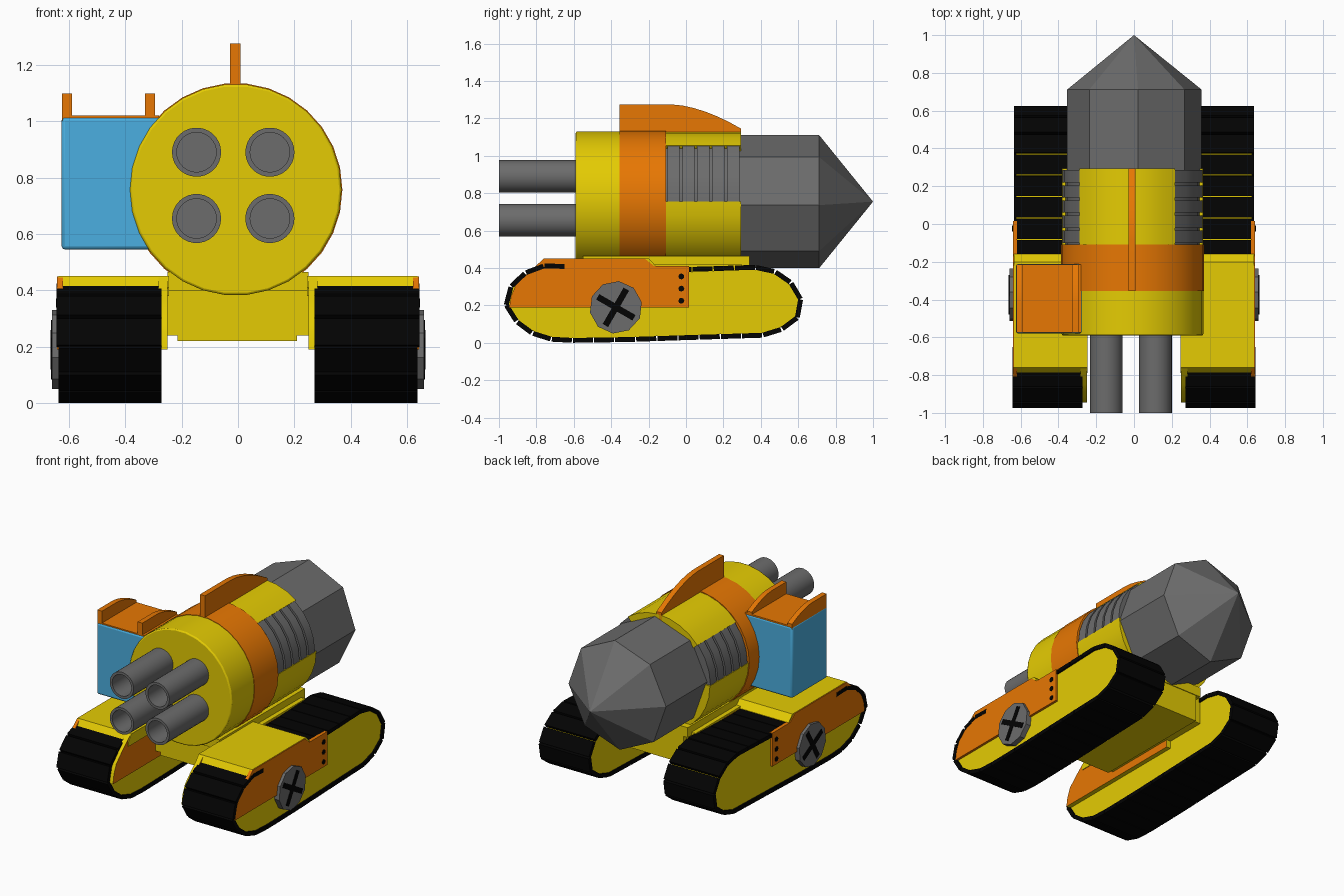
import bpy, bmesh, math
from mathutils import Vector

if "Cube" in bpy.data.objects:
    bpy.data.objects.remove(bpy.data.objects["Cube"])


def material(name, r, g, b):
    m = bpy.data.materials.new(name)
    m.use_nodes = True
    m.diffuse_color = (r, g, b, 1)
    node = next(n for n in m.node_tree.nodes if n.type == 'BSDF_PRINCIPLED')
    node.inputs["Base Color"].default_value = (r, g, b, 1)
    node.inputs["Roughness"].default_value = 0.6
    return m


YELLOW = material("yellow paint", 0.78, 0.60, 0.001)
ORANGE = material("orange paint", 0.82, 0.19, 0.001)
BLUE = material("cab blue", 0.07, 0.43, 0.75)
GREY = material("steel grey", 0.15, 0.15, 0.15)
BLACK = material("rubber black", 0.001, 0.001, 0.001)

CX, CZ = -0.008, 0.757      # axis of the main barrel body
STEP = 12                   # degrees per facet of round parts


def finish(name, bm, *mats, bevel=0, smooth=30):
    bmesh.ops.remove_doubles(bm, verts=bm.verts, dist=1e-5)
    bmesh.ops.recalc_face_normals(bm, faces=bm.faces)
    mesh = bpy.data.meshes.new(name)
    bm.to_mesh(mesh)
    bm.free()
    for m in mats:
        mesh.materials.append(m)
    ob = bpy.data.objects.new(name, mesh)
    bpy.context.collection.objects.link(ob)
    if bevel:
        mod = ob.modifiers.new("bevel", 'BEVEL')
        mod.width, mod.segments = bevel, 2
    bpy.ops.object.select_all(action='DESELECT')
    ob.select_set(True)
    bpy.context.view_layer.objects.active = ob
    bpy.ops.object.shade_smooth_by_angle(angle=math.radians(smooth))
    return ob


def prism(name, outlines, a, b, mat, axis='X', bevel=0):
    """Extrude one or more closed outlines from a to b along X or Y."""
    bm = bmesh.new()
    for pts in outlines:
        ends = []
        for t in (a, b):
            ends.append([bm.verts.new((t, p[0], p[1]) if axis == 'X' else (p[0], t, p[1]))
                         for p in pts])
        lo, hi = ends
        bm.faces.new(lo)
        bm.faces.new(hi[::-1])
        for i in range(len(pts)):
            j = (i + 1) % len(pts)
            bm.faces.new((lo[i], lo[j], hi[j], hi[i]))
    return finish(name, bm, mat, bevel=bevel)


def rect(u0, u1, v0, v1):
    return [(u0, v0), (u1, v0), (u1, v1), (u0, v1)]


def circle(u, v, r, n, phase=0):
    return [(u + r * math.cos(phase + math.tau * i / n),
             v + r * math.sin(phase + math.tau * i / n)) for i in range(n)]


def arc(name, cx, cz, r0, r1, a0, a1, spans, mat):
    """Curved slabs around the Y axis, from angle a0 to a1 in degrees."""
    bm = bmesh.new()
    n = max(2, round((a1 - a0) / STEP))
    for y0, y1 in spans:
        rows = []
        for i in range(n + 1):
            t = math.radians(a0 + (a1 - a0) * i / n)
            rows.append([bm.verts.new((cx + r * math.cos(t), y, cz + r * math.sin(t)))
                         for r, y in ((r0, y0), (r1, y0), (r1, y1), (r0, y1))])
        for p, q in zip(rows, rows[1:]):
            for k in range(4):
                m = (k + 1) % 4
                bm.faces.new((p[k], p[m], q[m], q[k]))
        if a1 - a0 < 360:
            bm.faces.new(rows[0])
            bm.faces.new(rows[-1])
    return finish(name, bm, mat)


# Main body: front drum, orange band, vented rear section
prism("front_drum", [circle(CX, CZ, 0.375, 30)], -0.59, -0.34, YELLOW, 'Y', bevel=0.008)
prism("body_band", [circle(CX, CZ, 0.378, 30)], -0.355, -0.108, ORANGE, 'Y')
prism("rear_core", [circle(CX, CZ, 0.354, 30)], -0.11, 0.285, GREY, 'Y')
arc("rear_shell_top", CX, CZ, 0.3, 0.373, 53, 139, [(-0.11, 0.295)], YELLOW)
arc("rear_shell_bottom", CX, CZ, 0.3, 0.373, 180, 360, [(-0.11, 0.295)], YELLOW)
ribs = [(-0.1 + 0.08 * i, -0.035 + 0.08 * i) for i in range(5)]
arc("left_vent_ribs", CX, CZ, 0.33, 0.37, 0, 53, ribs, GREY)
arc("right_vent_ribs", CX, CZ, 0.33, 0.37, 139, 180, ribs, GREY)

# Faceted drill head with a pointed tip
bm = bmesh.new()
ring = circle(0.002, 0.755, 0.356, 8, math.radians(-3))
back = [bm.verts.new((x, 0.28, z)) for x, z in ring]
front = [bm.verts.new((x, 0.712, z)) for x, z in ring]
tip = bm.verts.new((0, 1, 0.755))
bm.faces.new(back)
for i in range(8):
    j = (i + 1) % 8
    bm.faces.new((back[i], back[j], front[j], front[i]))
    bm.faces.new((front[i], front[j], tip))
finish("drill_head", bm, GREY, smooth=5)

# Four hollow gun barrels
for x, xn in ((-0.147, "right"), (0.113, "left")):
    for z, zn in ((0.89, "upper"), (0.655, "lower")):
        arc(f"{zn}_{xn}_barrel", x, z, 0.07, 0.087, 0, 360, [(-1, -0.58)], GREY)
        prism(f"{zn}_{xn}_barrel_plug", [circle(x, z, 0.073, 24)], -0.62, -0.585, GREY, 'Y')


# Fins with a flat top that curves down to the rear
def fin(name, x, w, y0, y1, z0, z1, foot):
    pts = [(y0, foot), (y0, z1)]
    for i in range(7):
        u = i / 6
        pts.append((y0 + (y1 - y0) * (0.42 + 0.58 * u), z1 - (z1 - z0) * u ** 1.7))
    pts.append((y1, foot))
    prism(name, [pts], x - w, x + w, ORANGE)


fin("top_fin", -0.01, 0.018, -0.355, 0.295, 1.145, 1.275, 1.08)

# Side cab with its orange roof and roof fins
prism("cab", [rect(-0.58, -0.212, 0.545, 1.015)], -0.625, -0.25, BLUE, bevel=0.012)
prism("cab_roof", [rect(-0.575, -0.215, 1.0, 1.02)], -0.615, -0.28, ORANGE)
fin("cab_outer_fin", -0.606, 0.017, -0.575, -0.215, 1.035, 1.098, 1.0)
fin("cab_inner_fin", -0.312, 0.017, -0.575, -0.215, 1.035, 1.098, 1.0)

# Chassis between the tracks
prism("chassis", [rect(-0.5, 0.335, 0.22, 0.45)], -0.215, 0.21, YELLOW)
prism("chassis_deck", [rect(-0.55, 0.34, 0.4, 0.465)], -0.25, 0.25, YELLOW)
prism("chassis_shelf", [rect(-0.5, 0.3, 0.24, 0.42)], -0.28, 0.28, YELLOW)

# Track path, resampled into equal links
PATH = [(-.975, .2), (-.955, .3), (-.88, .38), (-.76, .425), (-.3, .41), (0, .405),
        (.4, .418), (.53, .378), (.61, .285), (.632, .22), (.61, .13), (.545, .07),
        (.42, .028), (0, .015), (-.3, .005), (-.6, 0), (-.75, .008), (-.89, .065)]


def resample(path, n):
    pts = [Vector(p) for p in path]
    segs = list(zip(pts, pts[1:] + pts[:1]))
    total = sum((q - p).length for p, q in segs)
    out, walked = [], 0
    for p, q in segs:
        d = (q - p).length
        while len(out) < n and len(out) * total / n < walked + d:
            out.append(p.lerp(q, (len(out) * total / n - walked) / d))
        walked += d
    return out


loop = resample(PATH, 32)
links, core = [], []
for i, p in enumerate(loop):
    q = loop[(i + 1) % len(loop)]
    prev = loop[i - 1]
    d = (q - p).normalized()
    inward = Vector((d.y, -d.x))
    gap = d * (0.007 if abs(d.y) > 0.15 else 0.003)
    a, b = p + gap, q - gap
    links.append([a, b, b + inward * 0.026, a + inward * 0.026])
    tangent = (q - prev).normalized()
    core.append(p + Vector((tangent.y, -tangent.x)) * 0.026)
nose_links = [k for k in links if k[1].x < -0.58 and k[0].y > 0.15]

PLATE = [(-.945, .19), (-.935, .25), (-.91, .31), (-.85, .37), (-.76, .45), (-.22, .45),
         (-.17, .41), (.015, .41), (.015, .19)]
FENDER = [(-.79, .41), (-.76, .452), (-.2, .452), (-.16, .41), (-.16, .38), (-.79, .38)]

for s, side in ((1, "left"), (-1, "right")):
    prism(f"{side}_track_links", links, s * 0.272, s * 0.636, BLACK)
    prism(f"{side}_nose_link_ends", nose_links, s * 0.634, s * 0.643, BLACK)
    prism(f"{side}_track_core", [core], s * 0.28, s * 0.625, YELLOW)
    prism(f"{side}_fender", [FENDER], s * 0.245, s * 0.636, YELLOW)
    prism(f"{side}_outer_plate", [PLATE], s * 0.62, s * 0.641, ORANGE)
    inner = prism(f"{side}_inner_plate", [PLATE], s * 0.25, s * 0.282, YELLOW)
    inner.data.materials.append(ORANGE)
    for f in inner.data.polygons:
        f.material_index = int(abs(f.normal.x) > 0.9)
    # Hub with a slotted cross, and the plate bolts
    prism(f"{side}_hub", [circle(-0.375, 0.19, 0.141, 10, 0.2)], s * 0.6, s * 0.66, GREY)
    for k, ang in enumerate((60, -30)):
        u = Vector((math.cos(math.radians(ang)), math.sin(math.radians(ang)))) * 0.112
        v = Vector((-u.y, u.x)) * 0.15
        c = Vector((-0.375, 0.19))
        bar = [c - u - v, c + u - v, c + u + v, c - u + v]
        prism(f"{side}_hub_slot_{k + 1}", [bar], s * 0.658, s * (0.663 + 0.001 * k), BLACK)
    bolts = [circle(-0.025, z, 0.016, 8) for z in (0.225, 0.29, 0.355)]
    prism(f"{side}_plate_bolts", bolts, s * 0.639, s * 0.645, BLACK)
